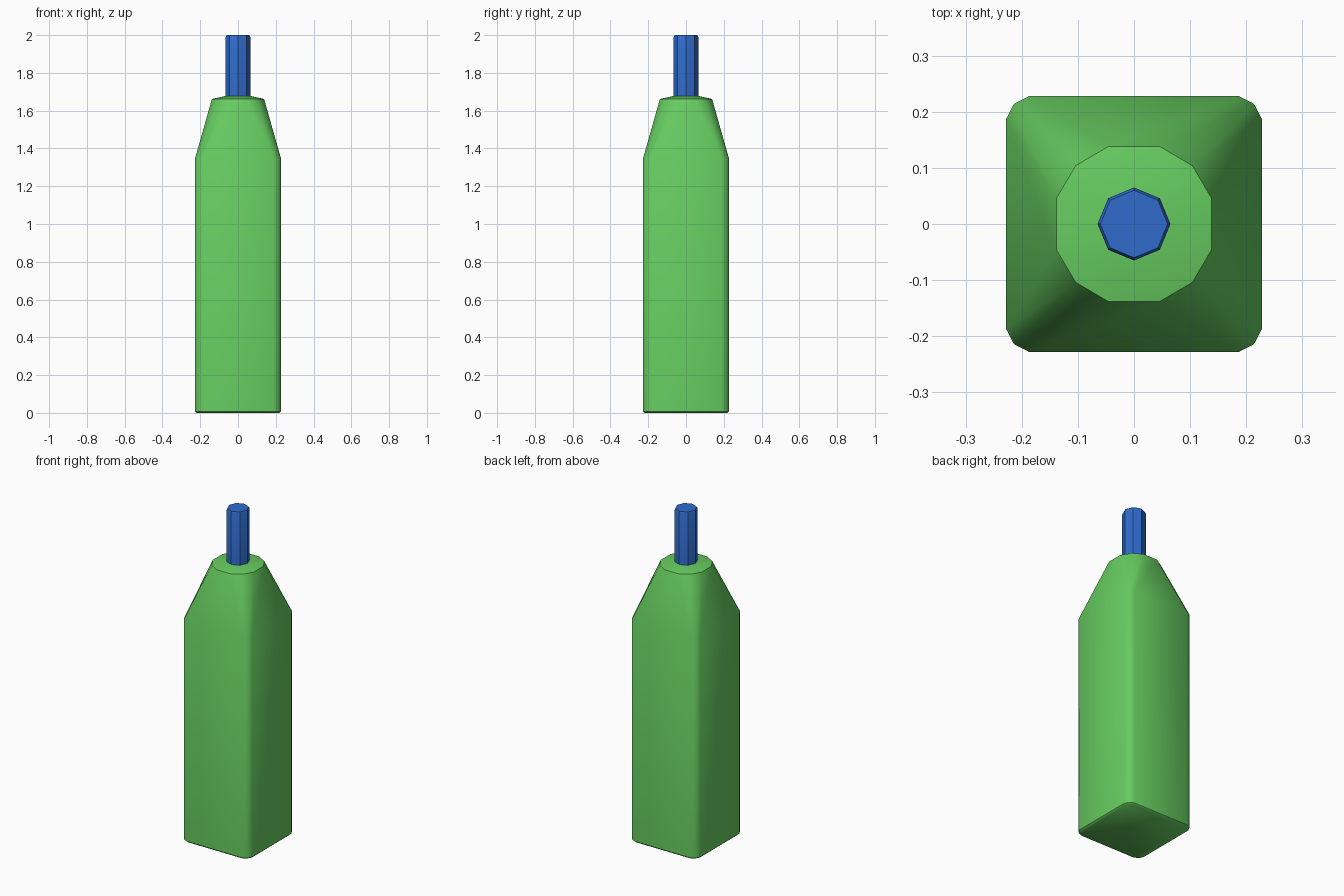
import bpy, bmesh, math

cube = bpy.data.objects.get("Cube")
if cube:
    bpy.data.objects.remove(cube, do_unlink=True)


def material(name, rgb):
    m = bpy.data.materials.new(name)
    m.use_nodes = True
    m.diffuse_color = (*rgb, 1)
    m.node_tree.nodes["Principled BSDF"].inputs["Base Color"].default_value = (*rgb, 1)
    return m


def corner_ring(flat, mid, side, z):
    """Twelve-point rounded square: three points per corner, turned four times."""
    pts = []
    for k in range(4):
        c, s = round(math.cos(k * math.pi / 2)), round(math.sin(k * math.pi / 2))
        for x, y in ((side, flat), (mid, mid), (flat, side)):
            pts.append((x * c - y * s, x * s + y * c, z))
    return pts


def octagon(r, z):
    return [(r * math.cos(k * math.pi / 4), r * math.sin(k * math.pi / 4), z) for k in range(8)]


def loft(name, rings, mat, angle):
    """Skin stacked rings and close both ends."""
    bm = bmesh.new()
    loops = [[bm.verts.new(p) for p in ring] for ring in rings]
    n = len(loops[0])
    for a, b in zip(loops, loops[1:]):
        for i in range(n):
            j = (i + 1) % n
            bm.faces.new((a[i], a[j], b[j], b[i]))
    bm.faces.new(loops[0][::-1])
    bm.faces.new(loops[-1])
    bmesh.ops.recalc_face_normals(bm, faces=bm.faces)
    mesh = bpy.data.meshes.new(name)
    bm.to_mesh(mesh)
    bm.free()
    mesh.materials.append(mat)
    ob = bpy.data.objects.new(name, mesh)
    bpy.context.collection.objects.link(ob)
    bpy.ops.object.select_all(action='DESELECT')
    ob.select_set(True)
    bpy.context.view_layer.objects.active = ob
    bpy.ops.object.shade_smooth_by_angle(angle=math.radians(angle))
    return ob


green = material("green", (0.133, 0.604, 0.117))
blue = material("blue", (0.03, 0.147, 0.60))

# Square body with rounded corners, tapering shoulder and nearly flat top
loft("bottle_body", [
    corner_ring(0.180, 0.207, 0.220, 0.0),
    corner_ring(0.187, 0.214, 0.228, 0.008),
    corner_ring(0.187, 0.214, 0.228, 1.345),
    corner_ring(0.046, 0.104, 0.138, 1.662),
    corner_ring(0.022, 0.050, 0.066, 1.678),
], green, 40)

# Eight-sided neck with a small chamfer at its top
loft("bottle_neck", [
    octagon(0.065, 1.64),
    octagon(0.065, 1.99),
    octagon(0.060, 2.0),
], blue, 30)
